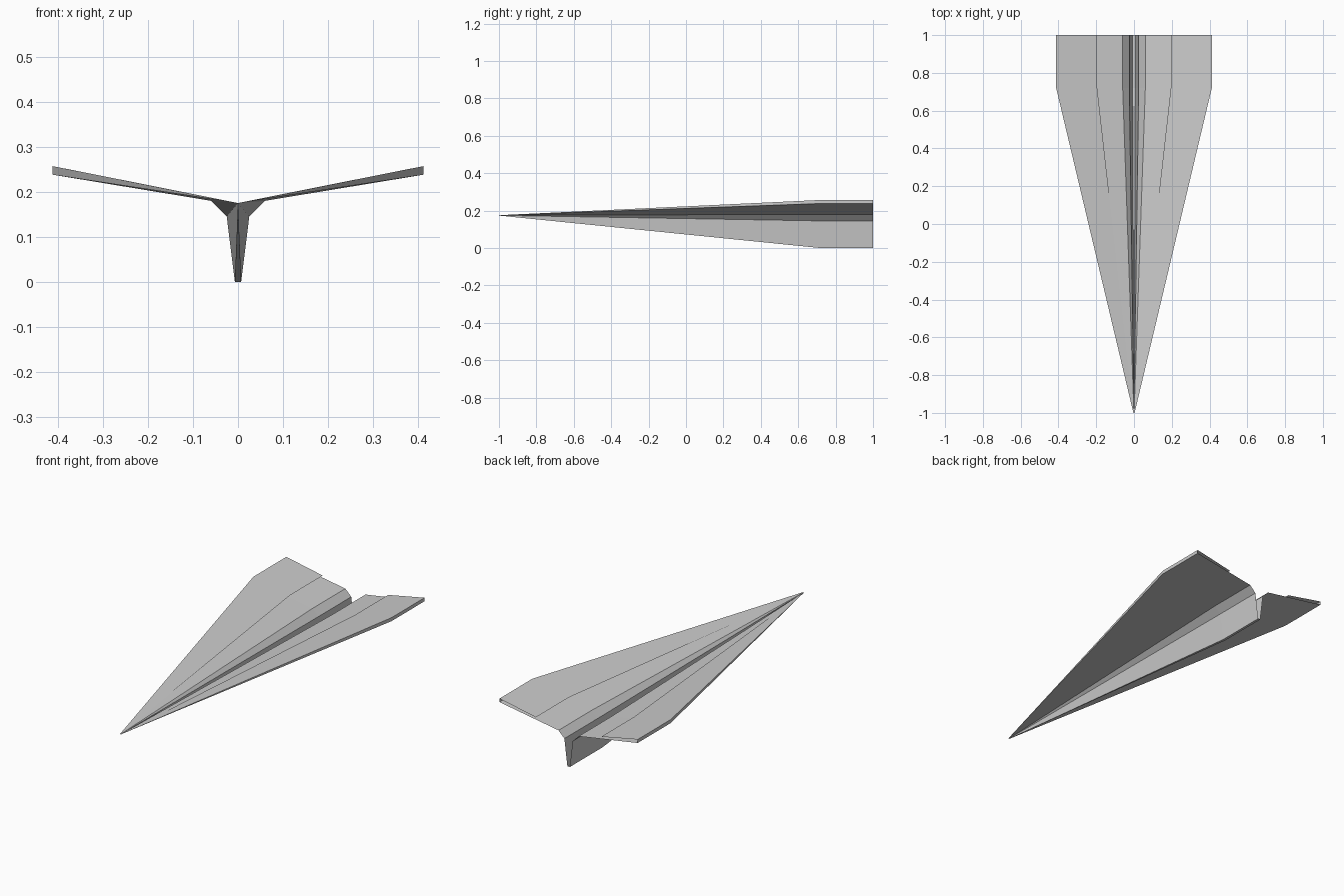
import bpy
import bmesh

cube = bpy.data.objects.get("Cube")
if cube:
    bpy.data.objects.remove(cube, do_unlink=True)

paper = bpy.data.materials.new("light grey paper")
paper.use_nodes = True
grey = (0.6, 0.6, 0.6, 1)
paper.diffuse_color = grey
paper.node_tree.nodes["Principled BSDF"].inputs["Base Color"].default_value = grey

NOSE_Z = 0.175
# Stations along the length: y and size of the cross-section
STATIONS = [(-1.0, 0.008), (0.72, 1.0), (1.0, 1.0)]


def folded_sheet(name, profile):
    """Loft an open (x, z) profile through the stations, shrinking to the nose."""
    bm = bmesh.new()
    rows = [[bm.verts.new((x * s, y, NOSE_Z + (z - NOSE_Z) * s)) for x, z in profile]
            for y, s in STATIONS]
    for a, b in zip(rows, rows[1:]):
        for i in range(len(profile) - 1):
            bm.faces.new((a[i], a[i + 1], b[i + 1], b[i]))
    mesh = bpy.data.meshes.new(name)
    bm.to_mesh(mesh)
    bm.free()
    mesh.materials.append(paper)
    obj = bpy.data.objects.new(name, mesh)
    bpy.context.collection.objects.link(obj)
    return obj


# Keel: narrow open trough with flared shoulders
half = [(0.007, 0.0), (0.025, 0.145), (0.06, 0.18)]
folded_sheet("keel", [(-x, z) for x, z in reversed(half)] + half)

# Each wing: sheet, upturned outer edge, and flap folded back over the top
for side, sign in (("left", 1), ("right", -1)):
    wing = [(0.06, 0.18), (0.412, 0.238)]
    flap = [(0.412, 0.238), (0.412, 0.257), (0.195, 0.214)]
    for part, points in (("wing", wing), ("folded_flap", flap)):
        profile = [(sign * x, z) for x, z in points]
        if sign < 0:
            profile.reverse()
        obj = folded_sheet(f"{side}_{part}", profile)
        if part == "folded_flap":
            obj.data.flip_normals()
